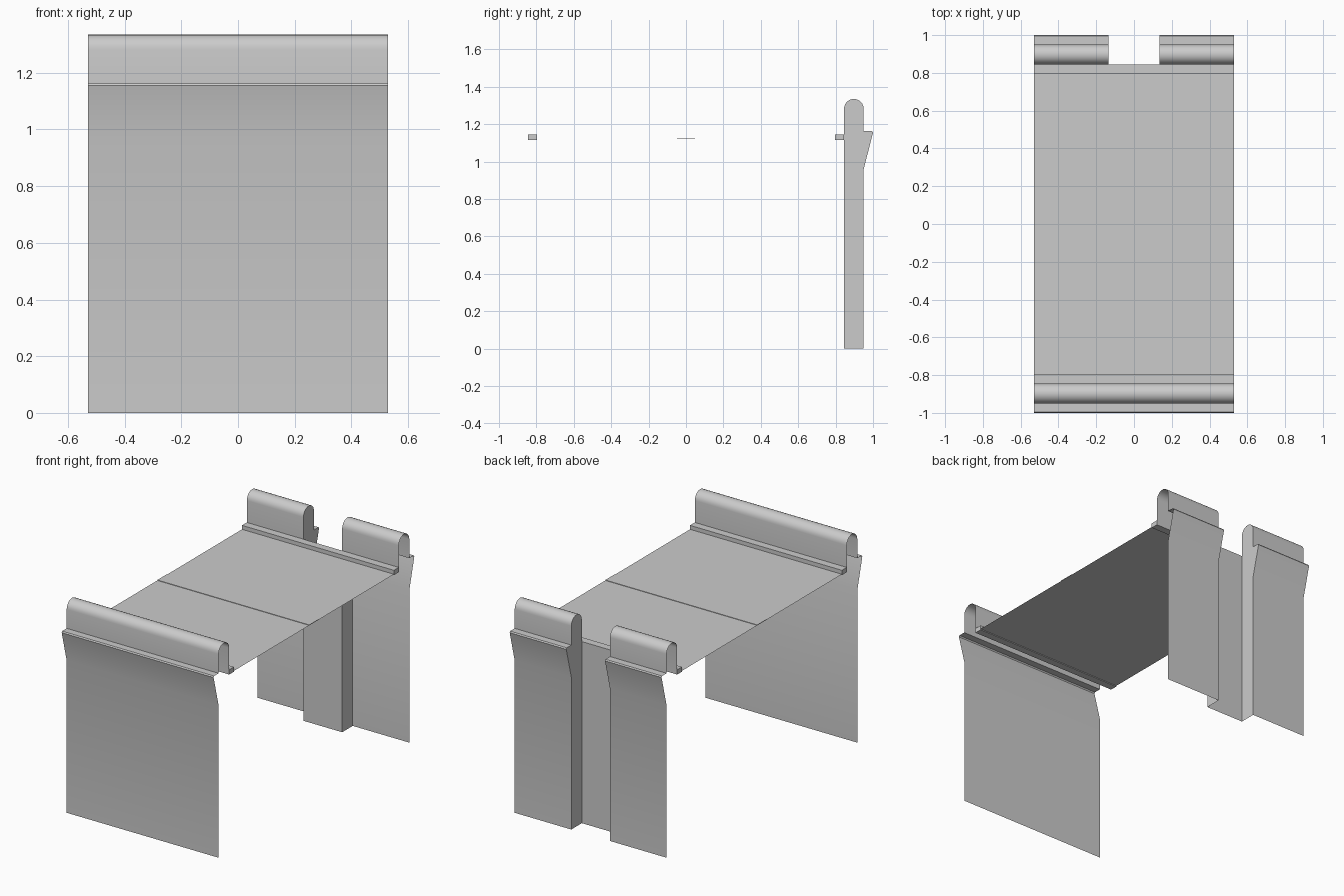
import bpy
import math

if "Cube" in bpy.data.objects:
    bpy.data.objects.remove(bpy.data.objects["Cube"], do_unlink=True)

HALF = 0.53          # half width of the span
NOTCH = 0.135        # half width of the recess in the back wall
IN, OUT = 0.845, 0.95  # inner and outer planes of the walls
DECK = 1.12
TOP = 1.335

stone = bpy.data.materials.new("pale_grey")
stone.use_nodes = True
grey = (0.6, 0.6, 0.6, 1)
stone.diffuse_color = grey
stone.node_tree.nodes["Principled BSDF"].inputs["Base Color"].default_value = grey


def build(name, verts, faces, smooth=False):
    mesh = bpy.data.meshes.new(name)
    mesh.from_pydata(verts, [], faces)
    mesh.materials.append(stone)
    obj = bpy.data.objects.new(name, mesh)
    bpy.context.collection.objects.link(obj)
    if smooth:
        bpy.ops.object.select_all(action="DESELECT")
        obj.select_set(True)
        bpy.context.view_layer.objects.active = obj
        bpy.ops.object.shade_smooth_by_angle(angle=math.radians(35))
    return obj


def sweep(name, profile, x0, x1, side):
    """Sheet drawn along x from a (y, z) profile; side picks front or back."""
    n = len(profile)
    verts = [(x, side * y, z) for x in (x0, x1) for y, z in profile]
    faces = []
    for i in range(n - 1):
        quad = (i, i + 1, n + i + 1, n + i)
        faces.append(quad if side < 0 else quad[::-1])
    return build(name, verts, faces, smooth=True)


def box(name, x0, x1, y0, y1, z0, z1):
    verts = [(x, y, z) for x in (x0, x1) for y in (y0, y1) for z in (z0, z1)]
    faces = [(0, 1, 3, 2), (4, 6, 7, 5), (0, 4, 5, 1),
             (2, 3, 7, 6), (0, 2, 6, 4), (1, 5, 7, 3)]
    return build(name, verts, faces)


# Rounded parapet top, from the outer plane over to the inner plane
mid, radius = (IN + OUT) / 2, (OUT - IN) / 2
cap = [(mid + radius * math.cos(a), TOP - radius + radius * math.sin(a))
       for a in (math.pi * i / 12 for i in range(13))]
ledge = [(OUT, 0.96), (1.0, 1.155), (0.995, 1.163), (OUT, 1.163)]
wall = [(OUT, 0)] + ledge + cap + [(IN, DECK - 0.005)]

# Plain front wall and the two piers of the back wall
sweep("front_wall", wall, -HALF, HALF, -1)
sweep("back_left_pier", wall, NOTCH, HALF, 1)
sweep("back_right_pier", wall, -HALF, -NOTCH, 1)

# Cheeks closing the piers beside the recess
for label, s in (("left", 1), ("right", -1)):
    body = [(OUT, 0)] + cap + [(IN, 0)]
    outline = [(s * NOTCH, y, z) for y, z in body + ledge]
    k = len(body)
    shapes = [list(range(k)), list(range(k, k + len(ledge)))]
    if s > 0:
        shapes = [f[::-1] for f in shapes]
    build(label + "_recess_cheek", outline, shapes)

# Sheet at the bottom of the recess
build("recess_panel", [(x, IN, z) for x, z in
                       ((NOTCH, 0), (-NOTCH, 0), (-NOTCH, DECK), (NOTCH, DECK))],
      [(0, 1, 2, 3)])

# Deck sheet with a thin joint strip across the middle
build("deck", [(x, y, DECK) for x, y in
               ((-HALF, -IN), (HALF, -IN), (HALF, IN), (-HALF, IN))],
      [(0, 1, 2, 3)])
box("joint_strip", -HALF, HALF, -0.047, 0.047, DECK, DECK + 0.003)

# Curbs along both walls
for label, s in (("front", -1), ("back", 1)):
    y0, y1 = sorted((s * 0.797, s * IN))
    box(label + "_curb", -HALF, HALF, y0, y1, DECK - 0.005, DECK + 0.025)
